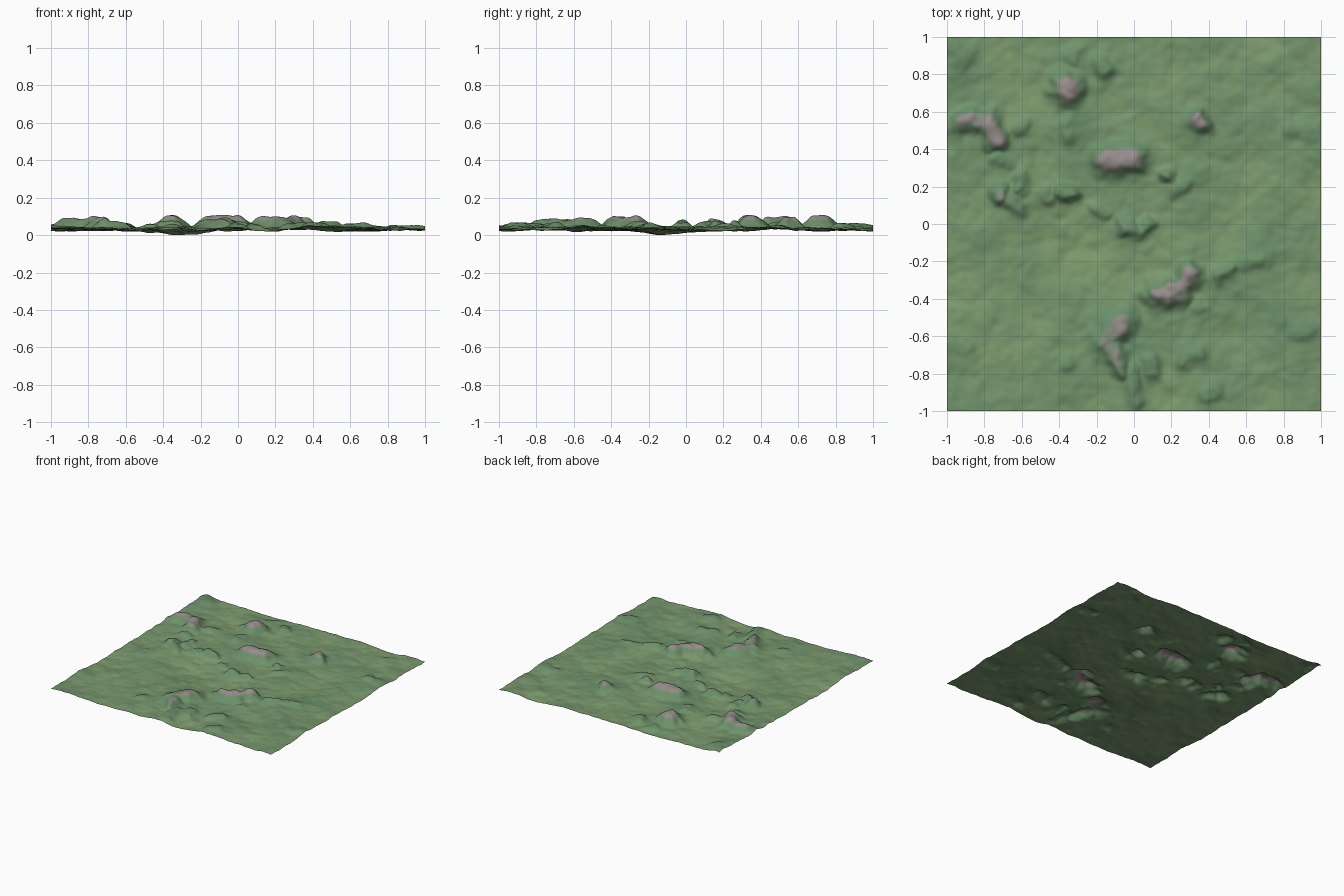
import bpy
import bmesh
import math
from mathutils import Vector, noise

cube = bpy.data.objects.get("Cube")
if cube:
    bpy.data.objects.remove(cube, do_unlink=True)

SEGMENTS = 200

# Rocky ridges: start x, y, end x, y (hundredths), height (thousandths), width (hundredths)
ROCKS = [
    (-36, 72, -36, 72, 70, 8),
    (-92, 54, -82, 55, 50, 6),
    (-78, 54, -74, 46, 58, 6),
    (-15, 35, -1, 35, 58, 7),
    (35, 56, 37, 54, 54, 5),
    (18, 27, 19, 25, 42, 4),
    (13, -37, 23, -36, 73, 7),
    (26, -33, 29, -26, 60, 6),
    (-16, -62, -7, -54, 47, 8),
    (-12, -65, -8, -76, 49, 6),
    (-73, 18, -72, 14, 42, 4),
    (-40, 17, -34, 15, 42, 4),
]

# Grassy knolls in the same layout
KNOLLS = [
    (-5, -1, 0, -4, 44, 4),
    (2, -4, 7, 1, 40, 4),
    (-62, 26, -61, 19, 28, 4),
    (-68, 12, -61, 9, 28, 4),
    (-73, 36, -70, 33, 24, 4),
    (-64, 50, -59, 52, 18, 4),
    (-36, 52, -35, 48, 18, 4),
    (-48, 18, -46, 13, 26, 4),
    (-22, 10, -15, 5, 18, 3),
    (44, -27, 51, -24, 28, 4),
    (58, -21, 68, -20, 16, 4),
    (34, -43, 36, -45, 18, 4),
    (-1, -80, 1, -94, 30, 5),
    (8, -72, 10, -80, 26, 4),
    (28, -72, 34, -68, 26, 5),
    (38, -92, 44, -88, 24, 5),
    (-36, -74, -35, -72, 20, 4),
    (84, 52, 94, 49, 16, 5),
    (88, -57, 95, -55, 14, 5),
    (-98, -64, -90, -66, 12, 4),
    (-96, 96, -91, 90, 18, 6),
    (-18, 86, -15, 82, 28, 4),
    (-30, 93, -32, 90, 16, 4),
    (20, 17, 26, 22, 16, 4),
]

SWELL_HEIGHT, SWELL_WIDTH = 0.012, 0.22
BASIN, BASIN_DEPTH, BASIN_WIDTH = Vector((-0.25, -0.08)), 0.024, 0.22


def fractal(x, y, scale, octaves, seed):
    return noise.fractal(Vector((x * scale, y * scale, seed)), 0.9, 2.0, octaves)


def bell(distance, width, power=2):
    return math.exp(-(distance / width) ** power)


def ridge(p, spec):
    """Rounded hill along a line segment, on a broad swell of ground."""
    a, b = Vector(spec[0:2]) / 100, Vector(spec[2:4]) / 100
    axis = b - a
    t = max(0, min(1, (p - a).dot(axis) / max(axis.length_squared, 1e-6)))
    d = (p - a - axis * t).length
    return spec[4] / 1000 * bell(d, spec[5] / 100, 2.5) + SWELL_HEIGHT * bell(d, SWELL_WIDTH)


def height(x, y):
    """Rolling ground with warped, uneven hills on top."""
    warp = noise.noise_vector(Vector((x * 9, y * 9, 2))) * 0.026
    warp += noise.noise_vector(Vector((x * 22, y * 22, 6))) * 0.01
    p = Vector((x + warp.x, y + warp.y))
    hill = max(ridge(p, spec) for spec in ROCKS + KNOLLS)
    hill *= 1 + 0.12 * fractal(x, y, 12, 2, 15)
    ground = 0.012 * fractal(x, y, 1.8, 2, 4)
    ground += 0.013 * fractal(x, y, 4.5, 3, 9) + 0.004 * fractal(x, y, 13, 2, 12)
    return ground + hill - BASIN_DEPTH * bell((p - BASIN).length, BASIN_WIDTH)


# Meadow and rock materials, blended in steps
def blend(a, b, t):
    return tuple(u + (v - u) * t for u, v in zip(a, b))


def material(name, rgb):
    mat = bpy.data.materials.new(name)
    mat.use_nodes = True
    colour = (*rgb, 1)
    mat.diffuse_color = colour
    shader = mat.node_tree.nodes["Principled BSDF"]
    shader.inputs["Base Color"].default_value = colour
    shader.inputs["Roughness"].default_value = 0.9
    return mat


YELLOW, GREEN, GREY = (0.22, 0.34, 0.16), (0.14, 0.27, 0.14), (0.3, 0.265, 0.255)
STEPS = 12
palette = [material(f"grass_{i}", blend(YELLOW, GREEN, i / STEPS)) for i in range(STEPS)]
palette += [material(f"rock_{i}", blend(GREEN, GREY, i / (STEPS - 1))) for i in range(STEPS)]

# Terrain sheet
bm = bmesh.new()
bmesh.ops.create_grid(bm, x_segments=SEGMENTS, y_segments=SEGMENTS, size=1)
for v in bm.verts:
    v.co.z = height(v.co.x, v.co.y)
lowest = min(v.co.z for v in bm.verts)
bmesh.ops.translate(bm, verts=bm.verts, vec=(0, 0, -lowest))

# Colour by altitude: pale meadow, darker slopes, bare rock on the tops
for f in bm.faces:
    f.smooth = True
    c = f.calc_center_median()
    grass = (c.z - 0.012) / 0.045 + 0.4 * fractal(c.x, c.y, 2.5, 3, 21)
    stone = (c.z - 0.073) / 0.018
    tone = 1 + stone if stone > 0 else max(0, min(0.99, grass))
    f.material_index = min(2 * STEPS - 1, int(tone * STEPS))

mesh = bpy.data.meshes.new("terrain")
bm.to_mesh(mesh)
bm.free()
for mat in palette:
    mesh.materials.append(mat)
terrain = bpy.data.objects.new("terrain", mesh)
bpy.context.collection.objects.link(terrain)
